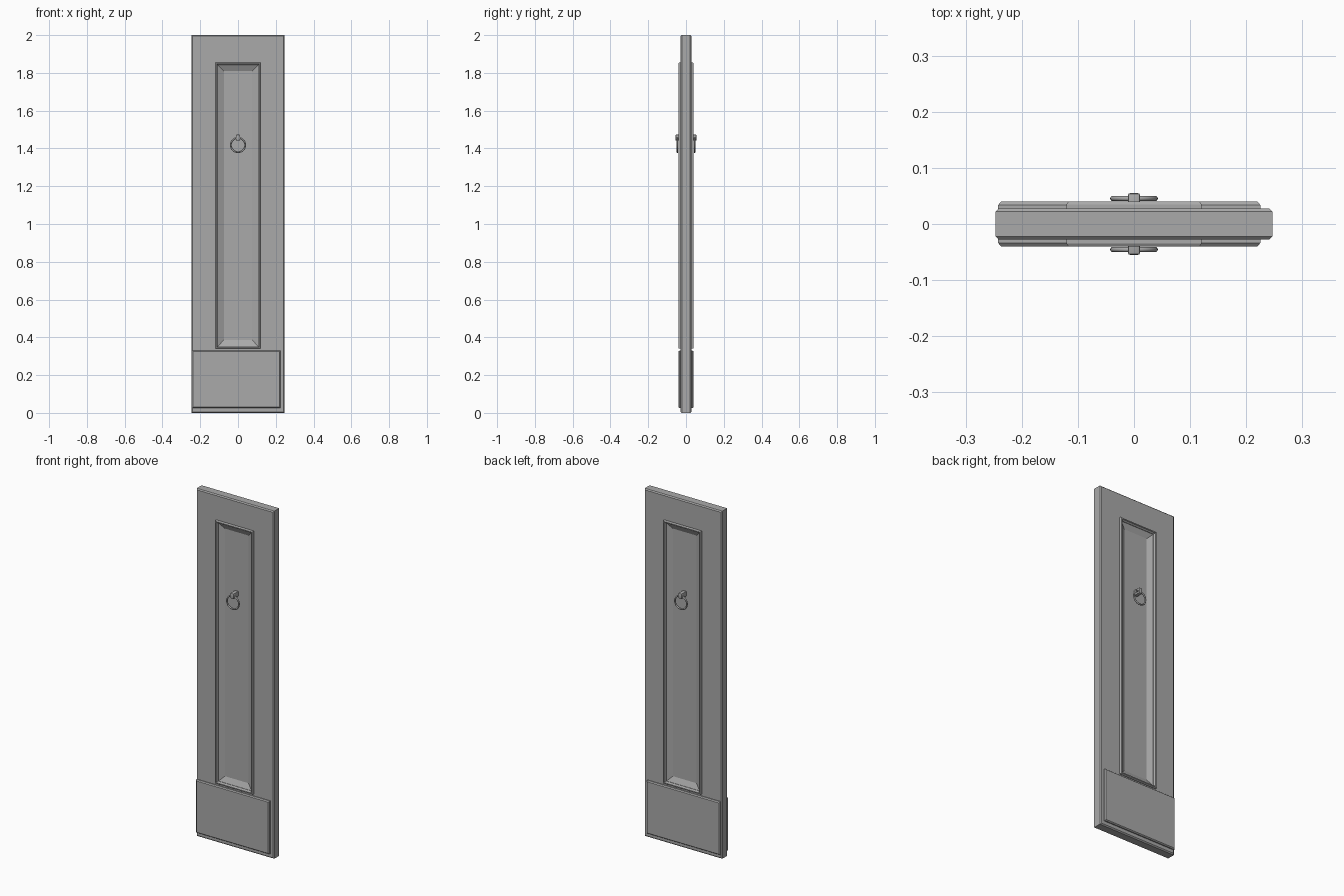
import bpy, bmesh, math
from mathutils import Matrix

cube = bpy.data.objects.get("Cube")
if cube:
    bpy.data.objects.remove(cube, do_unlink=True)

# One grey for the whole door
grey = bpy.data.materials.new("door_grey")
colour = (0.4, 0.4, 0.4, 1)
grey.diffuse_color = colour
grey.use_nodes = True
grey.node_tree.nodes["Principled BSDF"].inputs["Base Color"].default_value = colour


def finish(name, bm, smooth=False):
    bmesh.ops.recalc_face_normals(bm, faces=bm.faces)
    mesh = bpy.data.meshes.new(name)
    bm.to_mesh(mesh)
    bm.free()
    mesh.materials.append(grey)
    obj = bpy.data.objects.new(name, mesh)
    bpy.context.collection.objects.link(obj)
    if smooth:
        bpy.ops.object.select_all(action="DESELECT")
        obj.select_set(True)
        bpy.context.view_layer.objects.active = obj
        bpy.ops.object.shade_smooth_by_angle(angle=math.radians(40))
    return obj


def loft(name, rects, closed=False):
    """Join rectangles (x0, x1, z0, z1, y); closed links last to first, else cap."""
    bm = bmesh.new()
    loops = [[bm.verts.new(p) for p in ((x0, y, z0), (x1, y, z0), (x1, y, z1), (x0, y, z1))]
             for x0, x1, z0, z1, y in rects]
    pairs = list(zip(loops, loops[1:]))
    if closed:
        pairs.append((loops[-1], loops[0]))
    else:
        bm.faces.new(loops[0])
        bm.faces.new(loops[-1])
    for a, b in pairs:
        for i in range(4):
            j = (i + 1) % 4
            bm.faces.new((a[i], a[j], b[j], b[i]))
    return finish(name, bm)


def inset(box, d, y):
    x0, x1, z0, z1 = box
    return (x0 + d, x1 - d, z0 + d, z1 - d, y)


SLAB = (-0.247, 0.247, 0, 2)
PANEL = (-0.12, 0.12, 0.34, 1.855)
KICK = (-0.242, 0.225, 0.025, 0.33)
FACE, PROUD, FIELD = 0.028, 0.04, 0.012

# Slab with a sunken, slope-sided panel on both faces
half = [inset(PANEL, 0.045, FIELD), inset(PANEL, 0.013, FACE),
        inset(SLAB, 0.006, FACE), inset(SLAB, 0, FACE - 0.006)]
loft("door_slab", [r[:4] + (-r[4],) for r in half] + half[::-1])

for side, s in (("front", -1), ("back", 1)):
    # Raised moulding around the panel
    loft(side + "_panel_moulding",
         [inset(PANEL, d, s * y) for d, y in
          ((0, FACE - 0.002), (0, 0.035), (0.003, PROUD), (0.009, PROUD),
           (0.011, 0.034), (0.015, 0.03), (0.015, FACE - 0.006))], closed=True)

    # Kick plate with a bevelled rim
    loft(side + "_kick_plate",
         [inset(KICK, d, s * y) for d, y in
          ((0, FACE - 0.002), (0, 0.034), (0.005, PROUD))])

    # Post holding the ring
    bm = bmesh.new()
    bmesh.ops.create_cube(bm, size=1, matrix=Matrix.Translation((0, s * 0.0325, 1.457))
                          @ Matrix.Diagonal((0.022, 0.045, 0.032, 1)))
    bmesh.ops.bevel(bm, geom=bm.edges[:], offset=0.004, segments=2,
                    profile=0.5, affect="EDGES")
    finish(side + "_ring_post", bm, True)

    # Pull ring
    bpy.ops.mesh.primitive_torus_add(
        location=(0, s * 0.0455, 1.418), rotation=(math.pi / 2, 0, 0),
        major_radius=0.038, minor_radius=0.0045, major_segments=40, minor_segments=10)
    ring = bpy.context.object
    ring.name = side + "_pull_ring"
    ring.data.materials.append(grey)
    bpy.ops.object.shade_smooth_by_angle(angle=math.radians(60))
